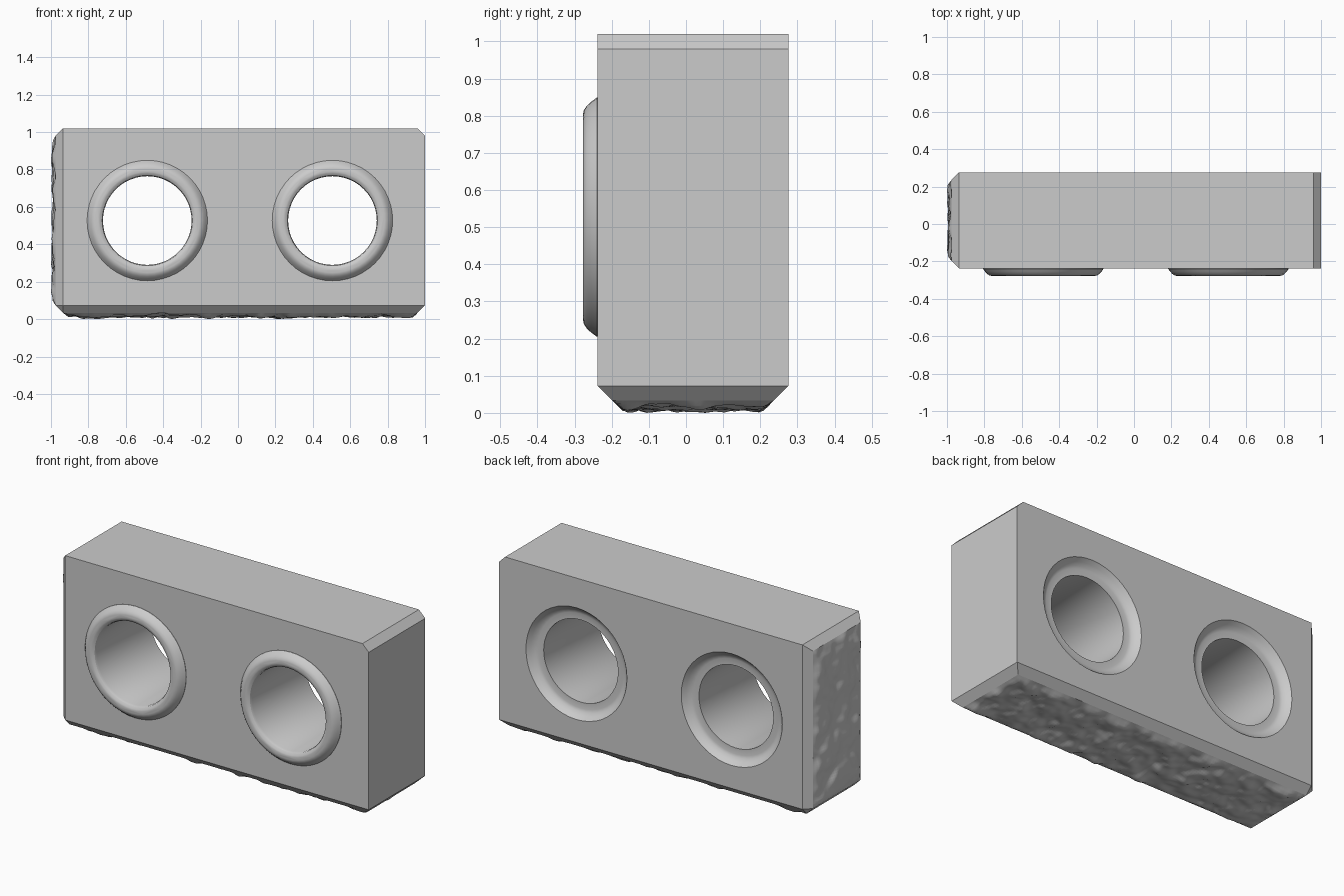
import bpy, bmesh, math
from mathutils import Vector, noise

if "Cube" in bpy.data.objects:
    bpy.data.objects.remove(bpy.data.objects["Cube"])

X0, X1, Y0, Y1, Z0, Z1 = -0.975, 1.0, -0.238, 0.276, 0.033, 1.02
CH = 0.04
HOLES, HOLE_Z, SEGS = (-0.485, 0.505), 0.527, 48


def finish(name, bm):
    bmesh.ops.recalc_face_normals(bm, faces=bm.faces[:])
    me = bpy.data.meshes.new(name)
    bm.to_mesh(me)
    bm.free()
    ob = bpy.data.objects.new(name, me)
    bpy.context.collection.objects.link(ob)
    return ob


def lathe(name, cx, profile):
    """Solid of revolution about a y-directed axis; profile is (radius, y)."""
    bm = bmesh.new()
    rings = []
    for r, y in profile:
        rings.append([bm.verts.new((cx + r * math.cos(2 * math.pi * i / SEGS), y,
                                    HOLE_Z + r * math.sin(2 * math.pi * i / SEGS)))
                      for i in range(SEGS)])
    for a, b in zip(rings, rings[1:]):
        for i in range(SEGS):
            j = (i + 1) % SEGS
            bm.faces.new((a[i], a[j], b[j], b[i]))
    bm.faces.new(rings[0])
    bm.faces.new(rings[-1])
    return finish(name, bm)


def rough_patch(name, origin, u, v, normal, depth, seed):
    """Bumpy stone surface over the rectangle origin + u, v."""
    nu, nv = int(u.length / 0.013), int(v.length / 0.013)
    pts = []
    for i in range(nu + 1):
        for j in range(nv + 1):
            p = origin + u * (i / nu) + v * (j / nv)
            edge = min(i / nu, 1 - i / nu) * u.length, min(j / nv, 1 - j / nv) * v.length
            fade = min(1.0, min(edge) / 0.03)
            n = noise.noise(p * 11 + seed) + 0.45 * noise.noise(p * 23 + seed)
            pts.append((p, fade * max(0.0, 0.5 + 0.55 * n)))
    top = max(d for _, d in pts)
    bm = bmesh.new()
    vs = [bm.verts.new(p + normal * (depth * d / top)) for p, d in pts]
    w = nv + 1
    for i in range(nu):
        for j in range(nv):
            k = i * w + j
            f = bm.faces.new((vs[k], vs[k + 1], vs[k + w + 1], vs[k + w]))
            f.normal_update()
            if f.normal.dot(normal) < 0:
                f.normal_flip()
            f.smooth = True
    me = bpy.data.meshes.new(name)
    bm.to_mesh(me)
    bm.free()
    bpy.context.collection.objects.link(bpy.data.objects.new(name, me))


# block body, chamfered round the left and bottom faces and on the top right edge
bm = bmesh.new()
bmesh.ops.create_cube(bm, size=1)
for vert in bm.verts:
    c = vert.co
    vert.co = (X0 if c.x < 0 else X1, Y0 if c.y < 0 else Y1, Z0 if c.z < 0 else Z1)


def chamfered(e):
    a, b = (q.co for q in e.verts)
    left = max(a.x, b.x) < 0
    bottom = max(a.z, b.z) < 0.5
    top_right = min(a.x, b.x) > 0 and min(a.z, b.z) > 0.5
    return left or bottom or top_right


bmesh.ops.bevel(bm, geom=[e for e in bm.edges if chamfered(e)], offset=CH,
                offset_type='OFFSET', segments=1, profile=0.5, affect='EDGES')
block = finish("block_body", bm)

# raised collars in front, through holes and matching recesses behind
collar = [(0.322, -0.1), (0.322, -0.24), (0.311, -0.255), (0.30, -0.267),
          (0.288, -0.275), (0.278, -0.277)]
hole = [(0.275, -0.40), (0.268, -0.279), (0.253, -0.275), (0.242, -0.267),
        (0.237, -0.255), (0.237, 0.236), (0.272, 0.236), (0.288, 0.241),
        (0.305, 0.256), (0.322, 0.276), (0.322, 0.40)]
tools = []
for cx in HOLES:
    for name, profile, op in (("collar", collar, 'UNION'), ("hole_cutter", hole, 'DIFFERENCE')):
        tool = lathe(name, cx, profile)
        tool.hide_render = True
        tools.append(tool)
        mod = block.modifiers.new(name, 'BOOLEAN')
        mod.operation, mod.object, mod.solver = op, tool, 'EXACT'

bpy.context.view_layer.objects.active = block
block.select_set(True)
for mod in list(block.modifiers):
    bpy.ops.object.modifier_apply(modifier=mod.name)
for tool in tools:
    bpy.data.objects.remove(tool)

# open the two flat faces that the rough stone surfaces replace
bm = bmesh.new()
bm.from_mesh(block.data)
flat = [f for f in bm.faces if f.normal.z < -0.99 and f.calc_center_median().z < Z0 + 0.01
        or f.normal.x < -0.99 and f.calc_center_median().x < X0 + 0.01]
bmesh.ops.delete(bm, geom=flat, context='FACES_ONLY')
bm.to_mesh(block.data)
bm.free()
bpy.ops.object.shade_smooth_by_angle(angle=math.radians(28))

# rough underside and rough left end
rough_patch("rough_underside", Vector((X0 + CH, Y0 + CH, Z0)), Vector((X1 - X0 - 2 * CH, 0, 0)),
            Vector((0, Y1 - Y0 - 2 * CH, 0)), Vector((0, 0, -1)), Z0, Vector((3, 7, 1)))
rough_patch("rough_left_end", Vector((X0, Y0 + CH, Z0 + CH)), Vector((0, Y1 - Y0 - 2 * CH, 0)),
            Vector((0, 0, Z1 - Z0 - 2 * CH)), Vector((-1, 0, 0)), 1 + X0, Vector((9, 2, 5)))
